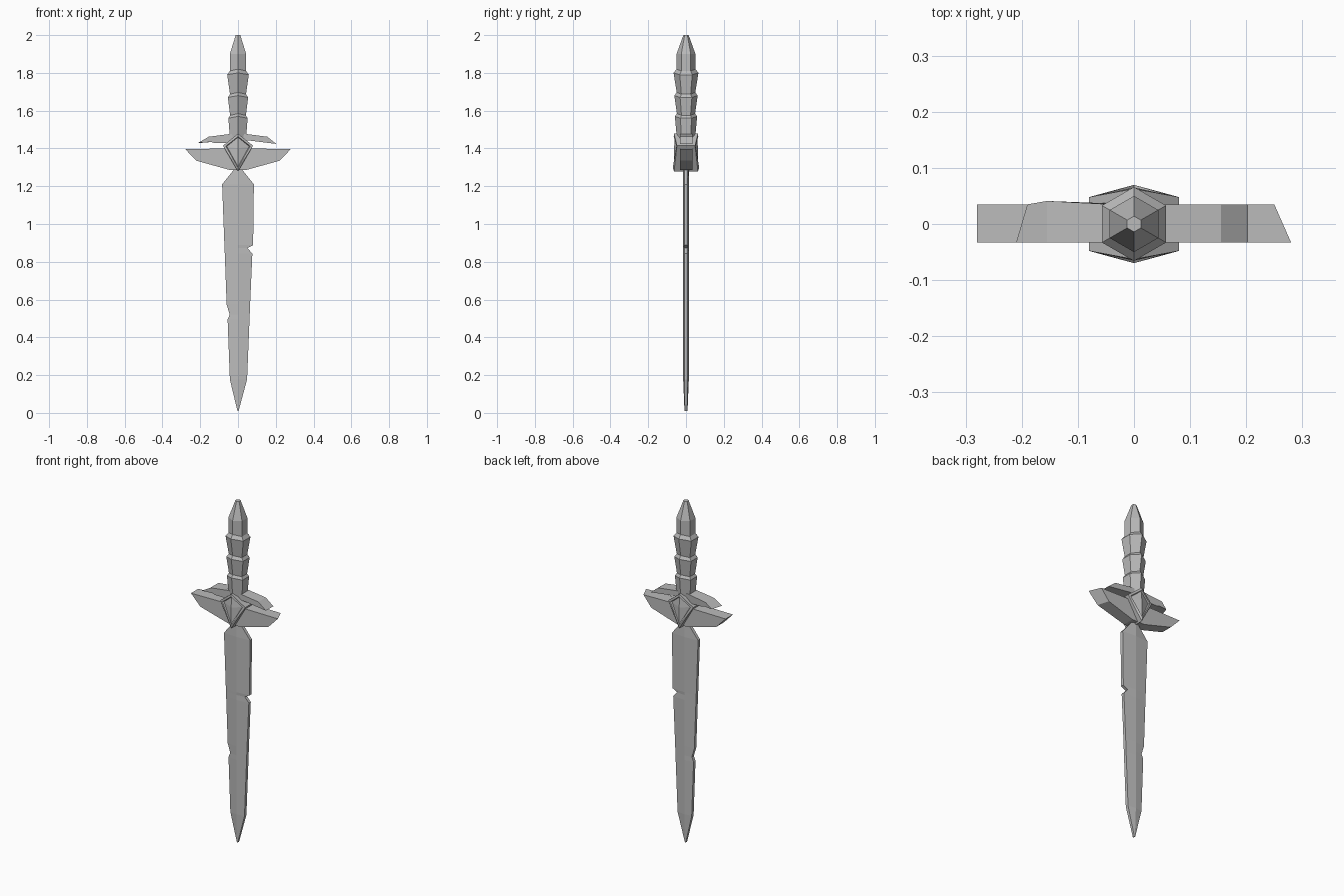
import bpy, bmesh, math
from mathutils import Vector

cube = bpy.data.objects.get("Cube")
if cube:
    bpy.data.objects.remove(cube, do_unlink=True)

GREY = (0.5, 0.5, 0.5, 1)
stone = bpy.data.materials.new("worn grey")
stone.use_nodes = True
stone.diffuse_color = GREY
stone.node_tree.nodes["Principled BSDF"].inputs["Base Color"].default_value = GREY


def finish(name, bm):
    """Turn a bmesh into a flat shaded object."""
    bmesh.ops.recalc_face_normals(bm, faces=bm.faces[:])
    mesh = bpy.data.meshes.new(name)
    bm.to_mesh(mesh)
    bm.free()
    mesh.materials.append(stone)
    obj = bpy.data.objects.new(name, mesh)
    bpy.context.collection.objects.link(obj)
    return obj


def loft(name, rings):
    """Skin a stack of equal rings and cap both ends."""
    bm = bmesh.new()
    rows = [[bm.verts.new(p) for p in ring] for ring in rings]
    n = len(rows[0])
    for low, high in zip(rows, rows[1:]):
        for i in range(n):
            j = (i + 1) % n
            bm.faces.new((low[i], low[j], high[j], high[i]))
    bm.faces.new(rows[0])
    bm.faces.new(rows[-1])
    return finish(name, bm)


def plate(name, outline, front=-0.033, back=0.035, back_shift=None):
    """Extrude an x-z outline through y; back_shift moves chosen back corners."""
    shift = back_shift or {}
    rings = [[(x, front, z) for x, z in outline],
             [(x + shift.get(i, (0, 0))[0], back + shift.get(i, (0, 0))[1], z)
              for i, (x, z) in enumerate(outline)]]
    return loft(name, rings)


# Blade: ridged section with flat edges and a chip on each side (z, left, right)
stations = [
    (0.01, -0.003, 0.003), (0.177, -0.043, 0.048), (0.494, -0.055, 0.061),
    (0.52, -0.044, 0.062), (0.573, -0.06, 0.064), (0.843, -0.07, 0.076),
    (0.872, -0.071, 0.05), (0.888, -0.072, 0.08), (1.21, -0.084, 0.084),
    (1.30, -0.012, 0.012),
]
blade = []
for z, left, right in stations:
    edge, ridge = (0.006, 0.008) if z < 0.1 else (0.009, 0.015)
    blade.append([(left, -edge, z), (0, -ridge, z), (right, -edge, z),
                  (right, edge, z), (0, ridge, z), (left, edge, z)])
loft("blade", blade)

# Grip: three flared six-sided bands and a tapered pommel (z, radius)
grip_profile = [
    (1.43, 0.047), (1.56, 0.059), (1.575, 0.048), (1.67, 0.062), (1.687, 0.049),
    (1.79, 0.066), (1.81, 0.05), (1.90, 0.05), (2.0, 0.014),
]
grip = []
for z, radius in grip_profile:
    ring = []
    for k in range(6):
        a = math.radians(90 + 60 * k)
        raised = 0.01 if k % 3 == 0 and z < 1.85 else 0
        ring.append((radius * math.cos(a), radius * math.sin(a), z + raised))
    grip.append(ring)
loft("grip", grip)

# Lower guard wings, the left one with a slanted broken tip
wing = [(0, 1.40), (0.28, 1.397), (0.22, 1.335), (0.04, 1.285), (0, 1.285)]
plate("lower_guard_left", wing, back_shift={1: (-0.03, 0), 2: (-0.02, 0)})
plate("lower_guard_right", [(-x, z) for x, z in wing])

# Upper guard wings, the right one chipped underneath and bulging at the back
plate("upper_guard_left",
      [(0, 1.477), (0.04, 1.477), (0.155, 1.462), (0.203, 1.424), (0.06, 1.442), (0, 1.442)])
plate("upper_guard_right",
      [(0, 1.477), (-0.04, 1.477), (-0.155, 1.462), (-0.21, 1.43),
       (-0.14, 1.434), (-0.125, 1.428), (0, 1.428)],
      back_shift={2: (0, 0.006), 3: (0.02, 0)})

# Guard centre: ridged kite with a recessed panel on both faces
kite = [(0, 1.478), (0.08, 1.415), (0, 1.277), (-0.08, 1.415)]
bm = bmesh.new()
sides = {}
for s in (-1, 1):
    sides[s] = [bm.verts.new((x, s * (0.048 if x else 0.063), z)) for x, z in kite]
for i in range(4):
    j = (i + 1) % 4
    bm.faces.new((sides[-1][i], sides[-1][j], sides[1][j], sides[1][i]))
panels = []
for s in (-1, 1):
    top, right, bottom, left = sides[s]
    panels.append([bm.faces.new((top, right, bottom)), bm.faces.new((top, bottom, left))])
bmesh.ops.recalc_face_normals(bm, faces=bm.faces[:])
for pair in panels:
    bmesh.ops.inset_region(bm, faces=pair, thickness=0.012, depth=0, use_even_offset=True)
    bmesh.ops.inset_region(bm, faces=pair, thickness=0.003, depth=-0.008, use_even_offset=True)
    # Raise the middle of the panel to a point
    ridge = [e for e in pair[0].edges if e in list(pair[1].edges)]
    cut = bmesh.ops.subdivide_edges(bm, edges=ridge, cuts=1)
    for v in [g for g in cut["geom_inner"] if isinstance(g, bmesh.types.BMVert)]:
        v.co = Vector((0, math.copysign(0.064, v.co.y), 1.40))
bmesh.ops.triangulate(bm, faces=[f for f in bm.faces if len(f.verts) > 3])
finish("guard_centre", bm)
